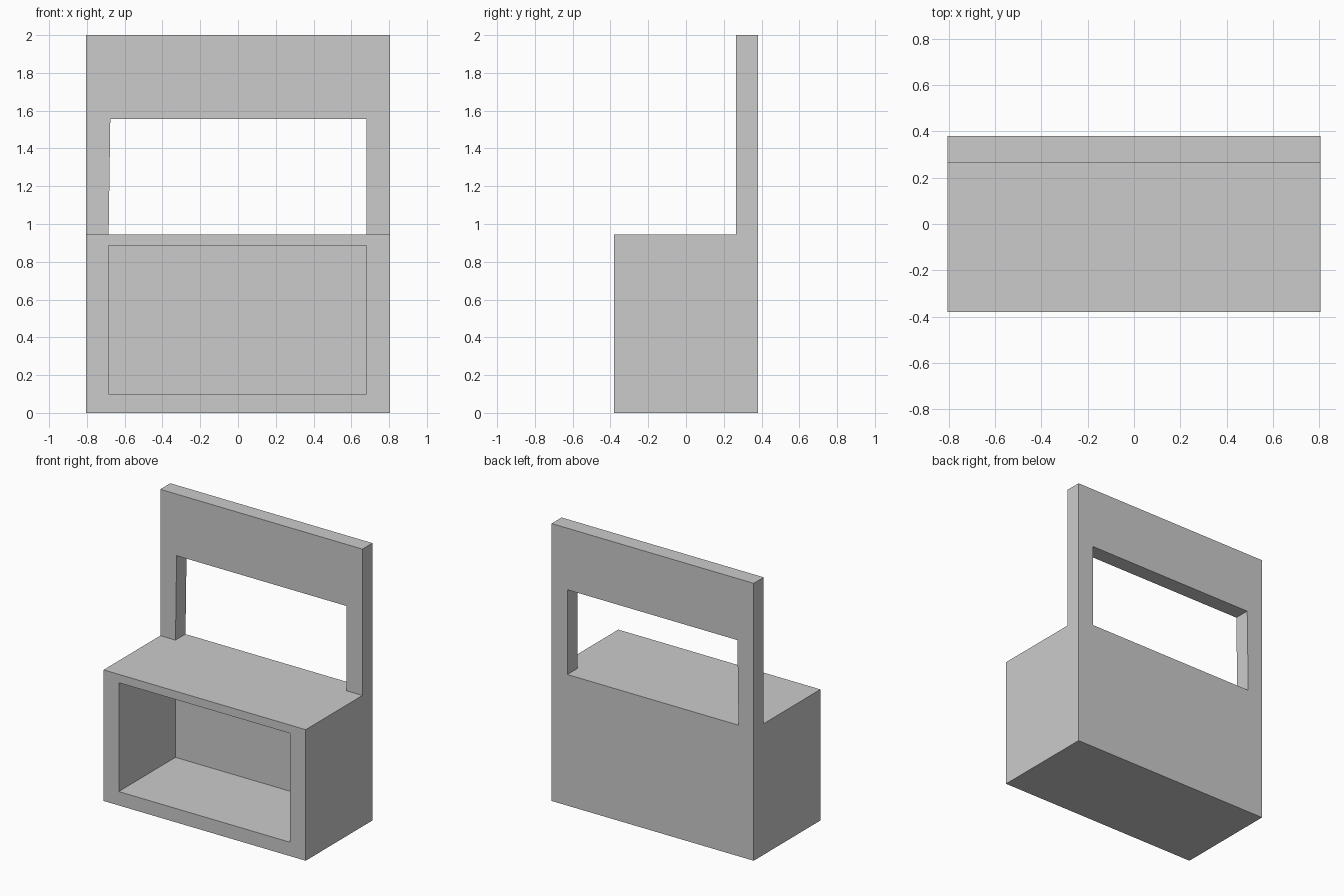
import bpy, bmesh
from mathutils import Vector

if "Cube" in bpy.data.objects:
    bpy.data.objects.remove(bpy.data.objects["Cube"])

W, D, H = 0.806, 0.38, 2.0        # half width, half depth, height
COUNTER, PANEL = 0.945, 0.266     # counter top height, front of back panel


def prism(name, points, axis, start, end):
    """Extrude a 2D profile along x (points are y,z) or along y (points are x,z)."""
    def place(a, b):
        return (start, a, b) if axis == 'X' else (a, start, b)
    step = (end - start, 0, 0) if axis == 'X' else (0, end - start, 0)
    bm = bmesh.new()
    face = bm.faces.new([bm.verts.new(place(a, b)) for a, b in points])
    new = bmesh.ops.extrude_face_region(bm, geom=[face])['geom']
    bmesh.ops.translate(bm, vec=Vector(step),
                        verts=[v for v in new if isinstance(v, bmesh.types.BMVert)])
    bmesh.ops.recalc_face_normals(bm, faces=bm.faces)
    mesh = bpy.data.meshes.new(name)
    bm.to_mesh(mesh)
    bm.free()
    obj = bpy.data.objects.new(name, mesh)
    bpy.context.collection.objects.link(obj)
    return obj


def cut(body, cutter):
    mod = body.modifiers.new(cutter.name, 'BOOLEAN')
    mod.operation, mod.solver, mod.object = 'DIFFERENCE', 'EXACT', cutter
    bpy.context.view_layer.objects.active = body
    bpy.ops.object.modifier_apply(modifier=mod.name)
    bpy.data.objects.remove(cutter)


# Cabinet and tall back panel as one L-shaped side profile
stall = prism("counter_stall", [(-D, 0), (D, 0), (D, H), (PANEL, H),
                                (PANEL, COUNTER), (-D, COUNTER)], 'X', -W, W)

# Open shelf space in the front
cut(stall, prism("shelf_opening", [(-0.685, 0.1), (0.68, 0.1), (0.68, 0.885),
                                   (-0.685, 0.885)], 'Y', -D - 0.1, PANEL))

# Window through the back panel, left edge slightly slanted
cut(stall, prism("window_opening", [(-0.685, COUNTER), (0.68, COUNTER), (0.68, 1.556),
                                    (-0.676, 1.556)], 'Y', PANEL - 0.1, D + 0.1))
